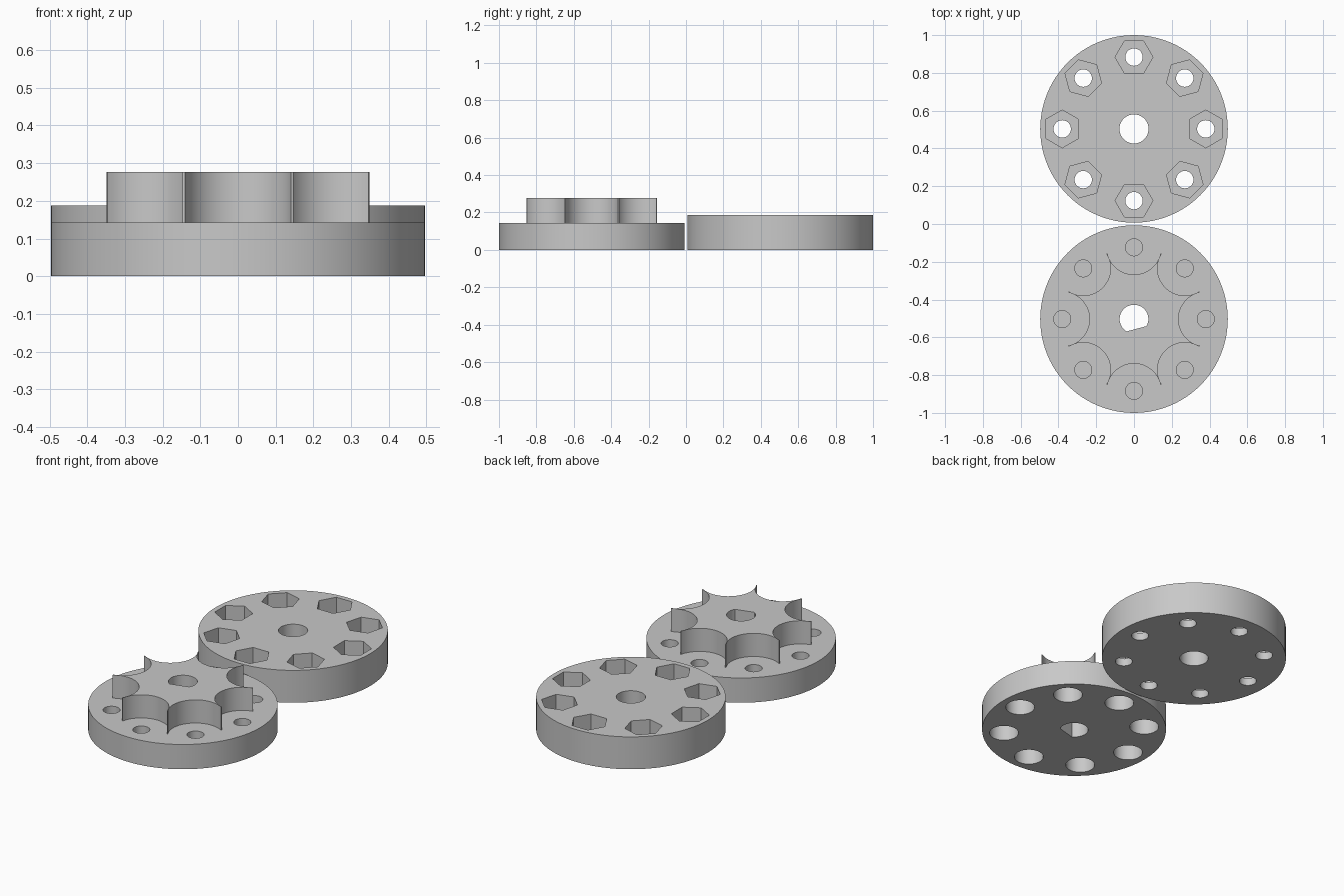
import bpy, bmesh
from math import radians, cos, sin, acos, degrees

cube = bpy.data.objects.get("Cube")
if cube:
    bpy.data.objects.remove(cube, do_unlink=True)

RADIUS, OFFSET, RING, COUNT = 0.4965, 0.5035, 0.38, 8
LOW, HUB_TOP, HIGH = 0.143, 0.277, 0.187

grey = bpy.data.materials.new("plain grey")
grey.use_nodes = True
colour = (0.58, 0.58, 0.58, 1)
grey.diffuse_color = colour
grey.node_tree.nodes["Principled BSDF"].inputs["Base Color"].default_value = colour


def arc(cx, cy, r, start, end, n):
    """Points from start to end, in degrees, both ends included."""
    angles = [radians(start + (end - start) * i / n) for i in range(n + 1)]
    return [(cx + r * cos(a), cy + r * sin(a)) for a in angles]


def circle(cx, cy, r, n, turn=0):
    return arc(cx, cy, r, turn, turn + 360, n)[:-1]


def ring(r, n, turn=0):
    """One outline at each station round the disc, turned with the station."""
    out = []
    for i in range(COUNT):
        a = 360 / COUNT * i
        out.append(circle(RING * cos(radians(a)), RING * sin(radians(a)), r, n, a + turn))
    return out


def prisms(name, y, parts):
    """Extrude each (outline, bottom, top) into one mesh object."""
    bm = bmesh.new()
    for outline, low, high in parts:
        base = [bm.verts.new((px, py + y, low)) for px, py in outline]
        top = [bm.verts.new((px, py + y, high)) for px, py in outline]
        bm.faces.new(base[::-1])
        bm.faces.new(top)
        for i in range(len(base)):
            j = (i + 1) % len(base)
            bm.faces.new((base[i], base[j], top[j], top[i]))
    mesh = bpy.data.meshes.new(name)
    bm.to_mesh(mesh)
    bm.free()
    obj = bpy.data.objects.new(name, mesh)
    bpy.context.collection.objects.link(obj)
    mesh.materials.append(grey)
    return obj


def combine(obj, tool, operation):
    bpy.context.view_layer.objects.active = obj
    mod = obj.modifiers.new("combine", "BOOLEAN")
    mod.operation, mod.object, mod.solver = operation, tool, "EXACT"
    bpy.ops.object.modifier_apply(modifier=mod.name)
    bpy.data.objects.remove(tool, do_unlink=True)


def smooth(obj):
    bpy.ops.object.select_all(action="DESELECT")
    obj.select_set(True)
    bpy.context.view_layer.objects.active = obj
    bpy.ops.object.shade_smooth_by_angle(angle=radians(25))


# Front disc with its scalloped hub
SCALLOP, TIP = 0.1445, 0.376
tip_angle = acos((TIP**2 + RING**2 - SCALLOP**2) / (2 * TIP * RING))
tip_x, tip_y = TIP * cos(tip_angle), TIP * sin(tip_angle)
sweep = degrees(acos((tip_x - RING) / SCALLOP))
star = []
for i in range(COUNT):
    a = 360 / COUNT * i
    star += arc(RING * cos(radians(a)), RING * sin(radians(a)), SCALLOP,
                a + 360 - sweep, a + sweep, 24)

front_disc = prisms("scalloped_hub_disc", -OFFSET, [(circle(0, 0, RADIUS, 96), 0, LOW)])
hub = prisms("hub", -OFFSET, [(star, LOW - 0.02, HUB_TOP)])
combine(front_disc, hub, "UNION")

# Shaft hole with one flat, shallow top holes and wide blind holes below
half = degrees(acos(0.053 / 0.076))
shaft = arc(0, 0, 0.076, -75 + half, 285 - half, 36)
cuts = [(shaft, -0.1, 0.4)]
cuts += [(o, LOW - 0.043, LOW + 0.05) for o in ring(0.045, 32)]
cuts += [(o, -0.1, 0.093) for o in ring(0.078, 40)]
combine(front_disc, prisms("front_cutter", -OFFSET, cuts), "DIFFERENCE")
smooth(front_disc)

# Back disc with hexagonal pockets
back_disc = prisms("hex_pocket_disc", OFFSET, [(circle(0, 0, RADIUS, 96), 0, HIGH)])
pockets = [(o, HIGH - 0.143, HIGH + 0.1) for o in ring(0.1, 6, 30)]
combine(back_disc, prisms("pocket_cutter", OFFSET, pockets), "DIFFERENCE")

# Through holes below the pockets and in the middle
holes = [(circle(0, 0, 0.077, 40), -0.1, 0.3)]
holes += [(o, -0.1, 0.3) for o in ring(0.046, 32)]
combine(back_disc, prisms("hole_cutter", OFFSET, holes), "DIFFERENCE")
smooth(back_disc)
